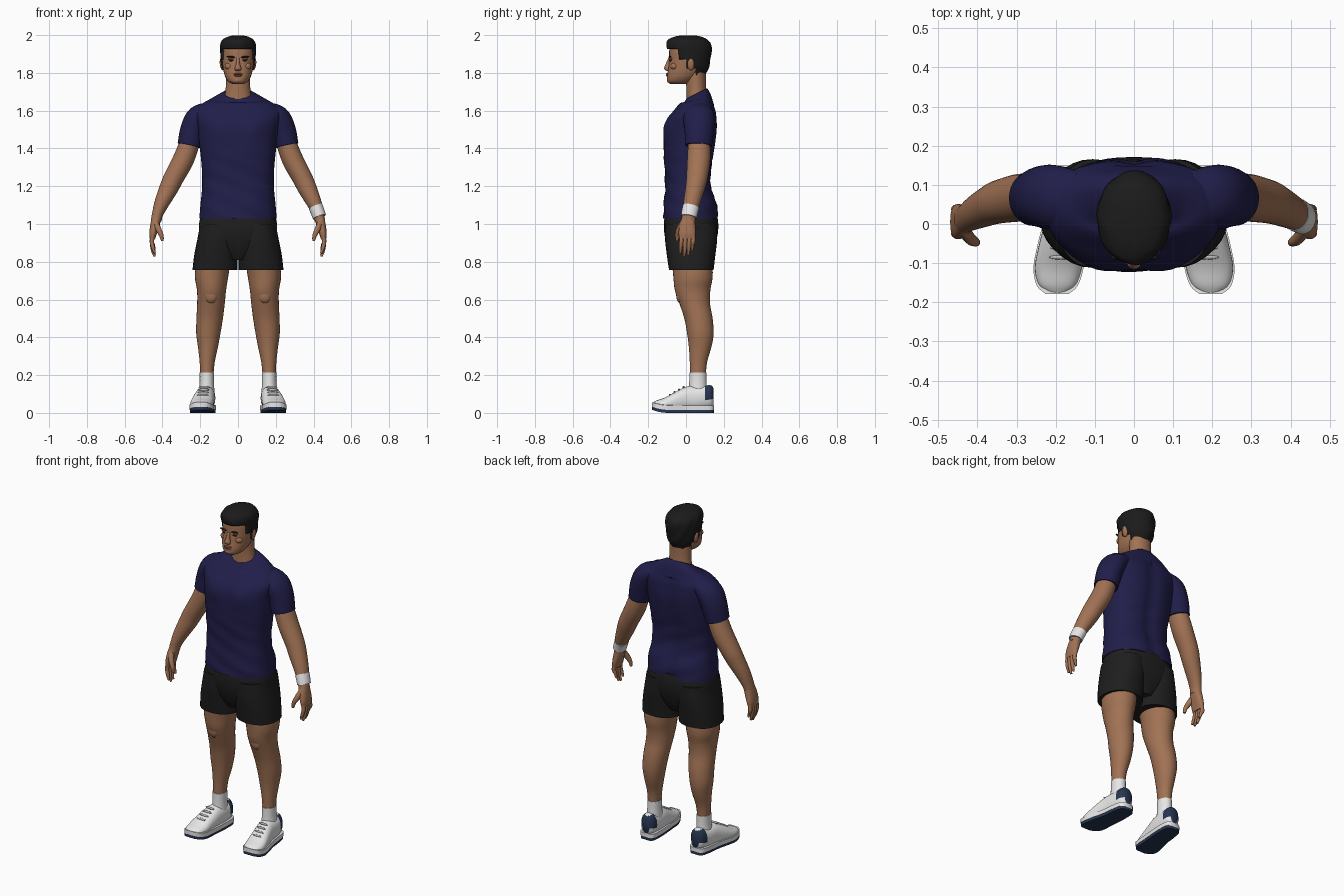
import bpy, bmesh, math
from mathutils import Vector, Matrix

if "Cube" in bpy.data.objects:
    bpy.data.objects.remove(bpy.data.objects["Cube"], do_unlink=True)


def material(name, *rgb):
    m = bpy.data.materials.new(name)
    m.use_nodes = True
    colour = (*rgb, 1)
    m.diffuse_color = colour
    bsdf = m.node_tree.nodes["Principled BSDF"]
    bsdf.inputs["Base Color"].default_value = colour
    bsdf.inputs["Roughness"].default_value = 0.8
    return m


SKIN = material("skin", .36, .17, .09)
HAIR = material("hair_black", .011, .011, .011)
SHIRT = material("shirt_navy", .015, .013, .068)
SHORTS = material("shorts_black", .013, .013, .013)
WHITE = material("white", .8, .8, .8)
NAVY = material("sole_navy", .02, .036, .08)
GREY = material("lace_grey", .5, .5, .5)
LIPS = material("lips", .25, .1, .06)
EYE = material("eye_brown", .04, .02, .015)
UP, FORWARD = Vector((0, 0, 1)), Vector((0, -1, 0))


def finish(name, bm, mats, rule=None):
    bmesh.ops.recalc_face_normals(bm, faces=bm.faces)
    for f in bm.faces:
        f.smooth = True
        if rule:
            f.material_index = rule(f.calc_center_median())
    mesh = bpy.data.meshes.new(name)
    bm.to_mesh(mesh)
    bm.free()
    mesh.set_sharp_from_angle(angle=math.radians(45))
    for m in mats:
        mesh.materials.append(m)
    ob = bpy.data.objects.new(name, mesh)
    bpy.context.collection.objects.link(ob)
    return ob


def spline(rings, steps):
    """Catmull-Rom through rings of (x, y, z, half width, half depth, tilt)."""
    r = [Vector(tuple(q) + (0,) * (6 - len(q))) for q in rings]
    r = [r[0] * 2 - r[1]] + r + [r[-1] * 2 - r[-2]]
    out = []
    for a, b, c, d in zip(r, r[1:], r[2:], r[3:]):
        for i in range(steps):
            t = i / steps
            out.append(b + (c - a) * (t / 2) + (a * 2 - b * 5 + c * 4 - d) * (t * t / 2)
                       + (b * 3 - a - c * 3 + d) * (t ** 3 / 2))
    return out + [r[-2]]


def loft(name, rings, mats, side=1, axis=None, n=32, power=2.0, steps=4,
         shape=None, rule=None, drop=None):
    """Skin over oval rings; without an axis the rings follow the path."""
    path = spline(rings, steps)
    pts = [Vector(q[:3]) for q in path]
    bm = bmesh.new()
    loops = []
    for i, q in enumerate(path):
        t = axis or (pts[min(i + 1, len(pts) - 1)] - pts[max(i - 1, 0)]).normalized()
        u = Vector((1, 0, 0))
        u = (u - t * u.dot(t)).normalized()
        v = t.cross(u)
        loop = []
        for k in range(n):
            a = math.tau * k / n
            c, s = (math.copysign(abs(w) ** (2 / power), w) for w in (math.cos(a), math.sin(a)))
            p = pts[i] + u * (c * q[3]) + v * (s * q[4]) + t * (s * q[4] * q[5])
            if shape:
                p = shape(p)
            loop.append(bm.verts.new((p.x * side, p.y, p.z)))
        loops.append(loop)
    for a, b in zip(loops, loops[1:]):
        for k in range(n):
            bm.faces.new((a[k], a[k - 1], b[k - 1], b[k]))
    bm.faces.new(loops[0])
    bm.faces.new(loops[-1])
    if drop:
        gone = [f for f in bm.faces if drop(f.calc_center_median())]
        bmesh.ops.delete(bm, geom=gone, context="FACES")
    return finish(name, bm, mats, rule)


def ball(name, at, size, mat, side=1, turn=0):
    bm = bmesh.new()
    m = (Matrix.Translation((at[0] * side, at[1], at[2]))
         @ Matrix.Rotation(turn * side, 4, "Y") @ Matrix.Diagonal((*size, 1)))
    bmesh.ops.create_uvsphere(bm, u_segments=16, v_segments=10, radius=1, matrix=m)
    return finish(name, bm, [mat])


# Shirt body with chest, spine groove and soft folds
def chest(p):
    q = p.copy()
    if p.y < 0:
        q.y -= .012 * math.exp(-((abs(p.x) - .09) / .06) ** 2 - ((p.z - 1.51) / .06) ** 2)
    elif p.z < 1.62:
        q.y -= .014 * math.exp(-(p.x / .035) ** 2)
    if p.z < 1.35:
        q.y += .003 * math.sin(p.z * 60 + p.x * 25)
    return q


loft("shirt_body", [
    (0, .025, 1.03, .205, .145), (0, .025, 1.1, .199, .142), (0, .012, 1.2, .19, .122),
    (0, .012, 1.3, .192, .125), (0, .018, 1.4, .202, .136), (0, .026, 1.5, .212, .14),
    (0, .034, 1.56, .225, .13), (0, .047, 1.6, .225, .112), (0, .057, 1.64, .185, .088),
    (0, .06, 1.667, .13, .07, .3), (0, .058, 1.692, .076, .054, .5)],
    [SHIRT], axis=UP, n=64, power=2.4, shape=chest)

# Shorts seat
loft("shorts_seat", [
    (0, .026, 1.05, .195, .138), (0, .027, 1.0, .206, .144), (0, .027, .94, .2, .14),
    (0, .027, .87, .14, .12), (0, .027, .81, .06, .09)],
    [SHORTS], axis=UP, n=48, power=2.4)

# Neck and head
loft("neck", [(0, .056, 1.63, .078, .055), (0, .055, 1.69, .068, .053),
              (0, .053, 1.74, .064, .052), (0, .05, 1.82, .064, .055)], [SKIN], axis=UP)
loft("head", [
    (0, -.04, 1.742, .03, .045), (0, -.033, 1.755, .052, .066), (0, -.015, 1.785, .07, .085),
    (0, .004, 1.83, .08, .097), (0, .014, 1.88, .085, .103), (0, .015, 1.925, .083, .103),
    (0, .016, 1.96, .068, .088), (0, .02, 1.983, .035, .045)],
    [SKIN], axis=UP, power=2.2)
loft("nose", [(0, -.086, 1.878, .009, .008), (0, -.094, 1.848, .01, .013),
              (0, -.1, 1.823, .018, .016), (0, -.093, 1.811, .014, .011)], [SKIN], axis=UP, n=16)
ball("chin", (0, -.081, 1.762), (.03, .021, .018), SKIN)
ball("upper_lip", (0, -.098, 1.794), (.026, .008, .005), LIPS)
ball("lower_lip", (0, -.097, 1.785), (.021, .009, .005), LIPS)


# Short wavy hair, open over the face and ears
def waves(p):
    k = 1 + .018 * math.sin(p.y * 90 + p.x * 40 + p.z * 50)
    return Vector((p.x * k, p.y * k, p.z))


def bare(c):
    if c.z < 1.825:
        return c.y < .055
    if c.z < 1.865:
        return c.y < .005
    return c.z < 1.925 and c.y < -.035


hair = loft("hair", [
    (0, .02, 1.79, .07, .085), (0, .017, 1.84, .088, .107), (0, .019, 1.9, .094, .115),
    (0, .014, 1.95, .093, .118), (0, .009, 1.978, .078, .1), (0, .01, 1.993, .05, .066),
    (0, .012, 1.999, .02, .03)], [HAIR], axis=UP, n=48, steps=6, shape=waves, drop=bare)
shell = hair.modifiers.new("thickness", "SOLIDIFY")
shell.thickness = .014
shell.offset = -1


# Shoe helpers: flat underside and raised toe
def toe_lift(y):
    return .018 * max(0, (-y - .09) / .09) ** 2


def flat_base(p):
    return Vector((p.x, p.y, max(p.z, .03)))


SHOE = [(.165, .146, .085, .024, .045), (.166, .128, .086, .042, .062),
        (.17, .07, .078, .05, .064), (.175, .01, .075, .052, .066),
        (.185, -.05, .06, .057, .055), (.193, -.11, .045, .06, .037),
        (.196, -.155, .042, .048, .024), (.196, -.176, .042, .024, .012)]


def sole(name, low, high, grow, mats, side):
    bm = bmesh.new()
    path = spline(SHOE, 4)
    edge = [(q[0] + q[3] + grow, q[1]) for q in path]
    edge += [(q[0] - q[3] - grow, q[1]) for q in reversed(path)]
    rows = [[bm.verts.new((x * side, y * 1.02, z + toe_lift(y))) for x, y in edge]
            for z in (low, high)]
    for k in range(len(edge)):
        bm.faces.new((rows[0][k], rows[0][k - 1], rows[1][k - 1], rows[1][k]))
    for row in rows:
        bm.faces.new(row)
    finish(name, bm, mats)


for side, tag in ((1, "left"), (-1, "right")):
    # Face details
    ball(tag + "_eye", (.034, -.081, 1.866), (.014, .007, .005), EYE, side)
    ball(tag + "_eyelid", (.034, -.078, 1.874), (.019, .01, .006), SKIN, side)
    ball(tag + "_eyebrow", (.037, -.085, 1.885), (.024, .007, .005), HAIR, side, -.12)
    ball(tag + "_cheek", (.045, -.06, 1.835), (.025, .022, .02), SKIN, side)
    ball(tag + "_ear", (.086, .026, 1.845), (.01, .018, .032), SKIN, side, .15)

    # Sleeve, arm
    loft(tag + "_sleeve", [(.14, .065, 1.605, .045, .07), (.205, .068, 1.565, .066, .083),
                           (.237, .07, 1.5, .068, .078), (.257, .066, 1.415, .064, .071)],
         [SHIRT], side)
    loft(tag + "_arm", [
        (.235, .07, 1.49, .05, .055), (.285, .068, 1.35, .056, .061),
        (.34, .058, 1.245, .053, .056), (.366, .048, 1.19, .05, .051),
        (.402, .031, 1.115, .04, .044), (.425, .018, 1.055, .03, .038),
        (.433, .012, 1.02, .028, .036)], [SKIN], side)

    # Hand with curled fingers and thumb
    loft(tag + "_palm", [(.43, .014, 1.035, .026, .034), (.441, .008, .99, .024, .042),
                         (.45, .006, .95, .02, .045), (.453, .006, .92, .014, .041)],
         [SKIN], side, power=2.4)
    for i, tip in enumerate((.845, .828, .835, .86)):
        y = -.025 + .021 * i
        loft(f"{tag}_finger_{i + 1}", [
            (.452, y, .945, .012, .011), (.456, y, .905, .0115, .011),
            (.45, y - .003, tip + .03, .01, .01), (.441, y - .005, tip, .006, .006)],
            [SKIN], side, n=12)
    loft(tag + "_thumb", [(.437, -.012, 1.01, .016, .018), (.42, -.036, .97, .015, .016),
                          (.406, -.046, .94, .012, .012), (.4, -.047, .91, .007, .007)],
         [SKIN], side, n=12)

    # Shorts leg and bare leg
    loft(tag + "_shorts_leg", [(.1, .027, 1.0, .1, .138), (.108, .027, .92, .107, .138),
                               (.117, .027, .84, .114, .129), (.122, .028, .757, .119, .118)],
         [SHORTS], side, axis=UP, power=2.3)
    loft(tag + "_leg", [
        (.128, .032, .82, .092, .108), (.14, .037, .72, .088, .104),
        (.14, .035, .65, .077, .094), (.143, .046, .58, .073, .081),
        (.15, .066, .5, .07, .075), (.157, .076, .42, .064, .07),
        (.159, .075, .35, .053, .06), (.163, .066, .27, .04, .046),
        (.165, .063, .19, .034, .041)], [SKIN], side, axis=UP)
    ball(tag + "_kneecap", (.142, -.03, .625), (.036, .022, .045), SKIN, side)

    # Sock, shoe with navy heel patch, layered sole, laces
    loft(tag + "_sock", [(.166, .063, .1, .042, .05), (.165, .063, .16, .038, .046),
                         (.165, .063, .215, .038, .045)], [WHITE], side, axis=UP)
    loft(tag + "_shoe", SHOE, [WHITE, NAVY], side, axis=FORWARD, power=2.3, shape=flat_base,
         rule=lambda c: int(c.y > .105 and .07 < c.z < .142))
    sole(tag + "_outsole", 0, .016, .002, [NAVY], side)
    sole(tag + "_midsole", .016, .04, .004, [WHITE], side)
    for i in range(4):
        y = -.085 + .024 * i
        ball(f"{tag}_lace_{i + 1}", (.187 - .003 * i, y, .094 + .014 * i),
             (.03, .006, .007), GREY, side)

# Wristband on the left arm
loft("wristband", [(.411, .026, 1.091, .038, .044), (.422, .02, 1.064, .037, .043),
                   (.431, .015, 1.038, .036, .042)], [WHITE])
